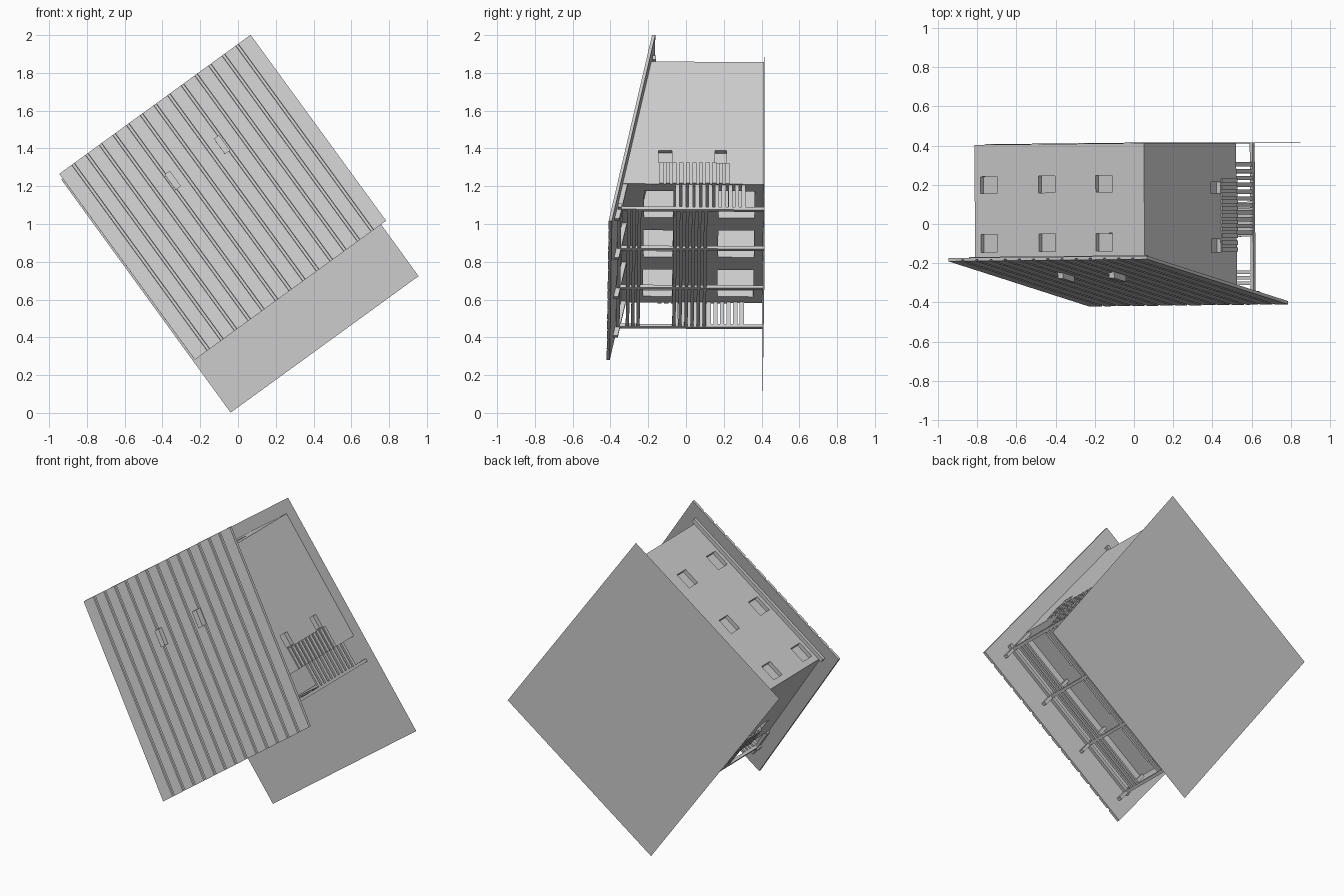
import bpy
import bmesh
from math import radians
from mathutils import Matrix

if "Cube" in bpy.data.objects:
    bpy.data.objects.remove(bpy.data.objects["Cube"])

grey = bpy.data.materials.new("plain_grey")
grey.use_nodes = True
grey.diffuse_color = (0.6, 0.6, 0.6, 1)
grey.node_tree.nodes["Principled BSDF"].inputs["Base Color"].default_value = (0.6, 0.6, 0.6, 1)

# The building lies on its back: local z (its height) points to the front, turned 36 degrees
POSE = (Matrix.Translation((0.01, 0.41, 0.98)) @ Matrix.Rotation(radians(-36), 4, "Y")
        @ Matrix.Rotation(radians(90), 4, "X") @ Matrix.Rotation(radians(0.5), 4, "Y"))

U0, U1 = -0.52, 0.548        # house sides
V0, V1 = -0.114, 0.686       # house veranda side and low side
PORCH = -0.27                # veranda post line
ROOF = 0.017                 # roof thickness


def roof_top(v):
    return 0.595 + (0.793 - v) * 0.189


def finish(name, bm):
    bmesh.ops.recalc_face_normals(bm, faces=bm.faces)
    mesh = bpy.data.meshes.new(name)
    bm.to_mesh(mesh)
    bm.free()
    mesh.materials.append(grey)
    obj = bpy.data.objects.new(name, mesh)
    bpy.context.collection.objects.link(obj)
    obj.matrix_world = POSE
    return obj


def add_box(bm, u, v, h):
    """Box between the given ranges; without a top height it reaches the roof."""
    verts = bmesh.ops.create_cube(bm, size=1)["verts"]
    for p in verts:
        x, y, top = u[p.co.x > 0], v[p.co.y > 0], p.co.z > 0
        if top and h[1] is None:
            z = roof_top(y) - ROOF
        else:
            z = h[top]
        p.co = (x, y, z)
    return verts


def boxes(name, items):
    bm = bmesh.new()
    for item in items:
        add_box(bm, *item)
    return finish(name, bm)


def around(c, half):
    return (c - half, c + half)


# Ground sheet
bm = bmesh.new()
bmesh.ops.create_grid(bm, x_segments=1, y_segments=1, size=1)
bmesh.ops.scale(bm, vec=(0.615, 0.763, 1), verts=bm.verts)
finish("ground_sheet", bm)

# House walls, hollow, with the top cut along the roof slope
walls = boxes("house_walls", [((U0, U1), (V0, V1), (0.002, None))])
T = 0.04
room = boxes("room_cutter", [((U0 + T, U1 - T), (V0 + T, V1 - T), (0.012, 1.1))])

# Window recesses and veranda openings
R = 0.025
holes = []
for h in ((0.165, 0.25), (0.46, 0.55)):
    for u in (-0.43, -0.065, 0.295):
        holes.append((around(u, 0.052), (V1 - R, V1 + R), h))
for h in ((0.2, 0.26), (0.49, 0.56)):
    for u in (U0, U1):
        holes.append((around(u, R), around(0.065, 0.04), h))
for h in ((0.05, 0.24), (0.48, 0.635)):
    for u in (-0.345, 0.01, 0.365):
        holes.append((around(u, 0.12), (V0 - 0.03, V0 + 0.06), h))
openings = boxes("opening_cutter", holes)
for cutter in (room, openings):
    cut = walls.modifiers.new(cutter.name, "BOOLEAN")
    cut.operation = "DIFFERENCE"
    cut.solver = "EXACT"
    cut.object = cutter
    cutter.hide_render = True
    cutter.hide_set(True)

boxes("upper_floor", [((U0 + T, U1 - T), (V0 + T, V1 - T), (0.29, 0.31))])

# Ribbed sloping roof: a grooved profile swept down the slope
left, right, panels, depth = -0.611, 0.641, 14, 0.008
pitch = (right - left) / panels
profile = [(left, -ROOF), (left, 0)]
for i in range(1, panels):
    c = left + i * pitch
    profile += [(c - 0.009, 0), (c - 0.007, -depth), (c + 0.007, -depth), (c + 0.009, 0)]
profile += [(right, 0), (right, -ROOF)]
bm = bmesh.new()
ends = [[bm.verts.new((u, v, roof_top(v) + h)) for u, h in profile] for v in (-0.425, 0.793)]
for ring in ends:
    bm.faces.new(ring)
for i in range(len(profile)):
    j = (i + 1) % len(profile)
    bm.faces.new((ends[0][i], ends[0][j], ends[1][j], ends[1][i]))
finish("ribbed_roof", bm)

# Roof vents
bm = bmesh.new()
for u in (-0.146, 0.176):
    for p in add_box(bm, around(u, 0.017), around(0.412, 0.05), (-0.01, 0.03)):
        p.co.z += roof_top(p.co.y)
finish("roof_vents", bm)

# Veranda posts, their rafters and the eave beams
posts = [U0 + i * 0.352 for i in range(4)]
boxes("veranda_posts", [(around(u, 0.009), around(PORCH, 0.009), (0, None)) for u in posts])
bm = bmesh.new()
for u in posts:
    for p in add_box(bm, around(u, 0.009), (-0.34, V0), (-0.025, 0)):
        p.co.z += roof_top(p.co.y) - ROOF
finish("veranda_rafters", bm)
eaves = []
for v in (PORCH, V1 + 0.012):
    top = roof_top(v) - ROOF
    eaves.append(((U0 - 0.02, U1 + 0.02), around(v, 0.012), (top - 0.022, top - 0.003)))
boxes("eave_beams", eaves)

# Veranda front boards: a balustrade and a row under the eave
heights = [0.31 + i * 0.032 for i in range(6)] + [0.66 + i * 0.028 for i in range(3)]
boxes("veranda_boards", [((posts[0], posts[3]), around(PORCH, 0.006), around(h, 0.009))
                         for h in heights])

# Side slats, one set on each end wall and one set closing each veranda end
slats = []
for i in range(11):
    low, high = 0.11 + i * 0.035, 0.195 + i * 0.035
    for u in (U0, U1):
        slats.append((around(u, 0.008), (V0, 0.02), around(high, 0.011)))
    for u in (posts[0], posts[3]):
        slats.append((around(u, 0.006), (PORCH, V0), around(low, 0.011)))
boxes("side_slats", slats)
